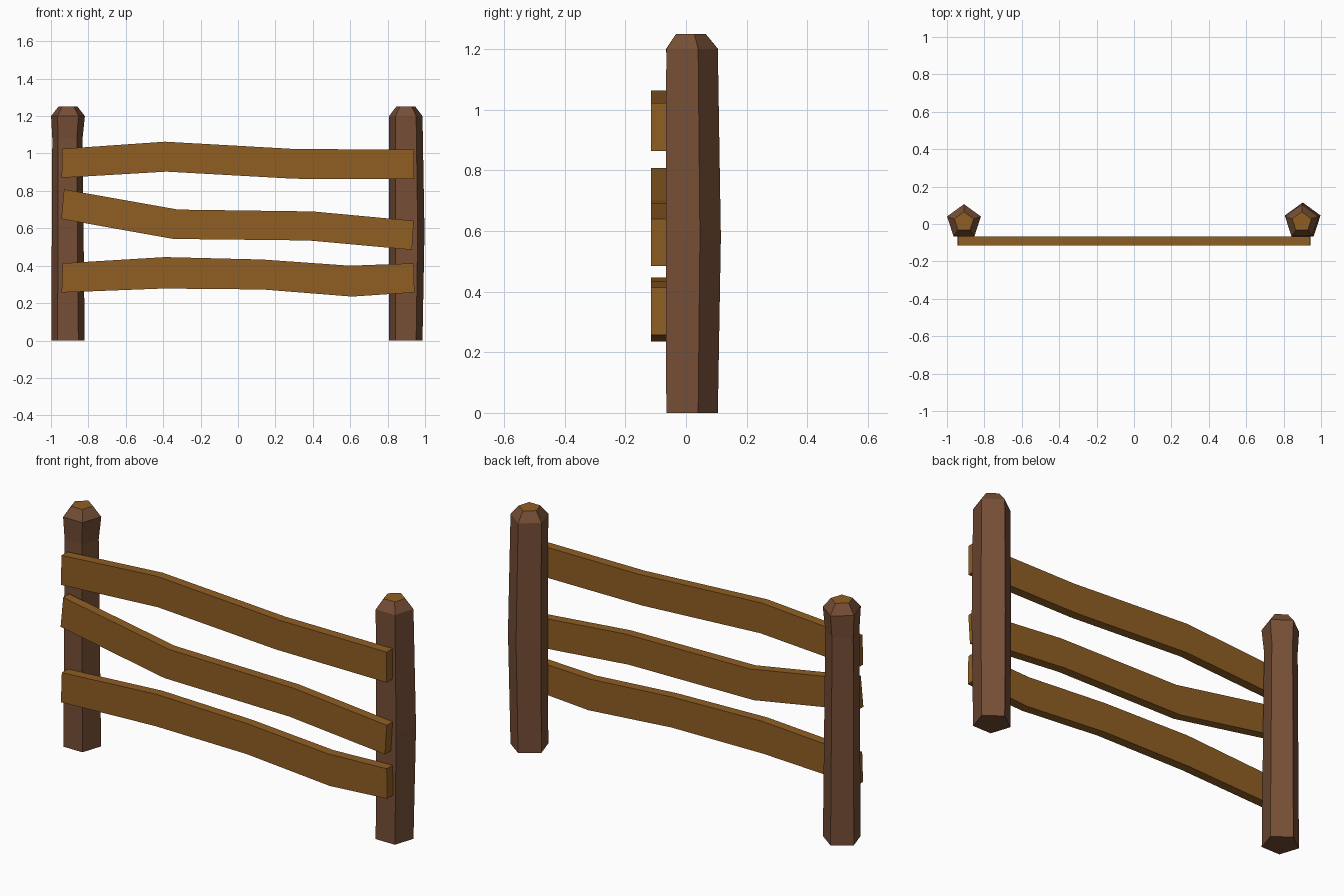
import bpy
import bmesh
from math import sin, cos, tau

default_cube = bpy.data.objects.get("Cube")
if default_cube:
    bpy.data.objects.remove(default_cube, do_unlink=True)


def make_material(name, colour):
    material = bpy.data.materials.new(name)
    material.use_nodes = True
    material.diffuse_color = colour
    shader = material.node_tree.nodes["Principled BSDF"]
    shader.inputs["Base Color"].default_value = colour
    shader.inputs["Roughness"].default_value = 0.9
    return material


bark = make_material("dark_bark", (0.18, 0.076, 0.036, 1))
timber = make_material("golden_timber", (0.28, 0.114, 0.017, 1))


def loft(name, rings, materials):
    """Skin a list of equal-length point rings and cap both ends."""
    bm = bmesh.new()
    loops = [[bm.verts.new(point) for point in ring] for ring in rings]
    count = len(loops[0])
    for lower, upper in zip(loops, loops[1:]):
        for i in range(count):
            j = (i + 1) % count
            bm.faces.new((lower[i], lower[j], upper[j], upper[i]))
    bm.faces.new(loops[0][::-1])
    end_cap = bm.faces.new(loops[-1])
    end_cap.material_index = len(materials) - 1
    bmesh.ops.recalc_face_normals(bm, faces=bm.faces[:])
    mesh = bpy.data.meshes.new(name)
    bm.to_mesh(mesh)
    bm.free()
    for material in materials:
        mesh.materials.append(material)
    obj = bpy.data.objects.new(name, mesh)
    bpy.context.collection.objects.link(obj)
    return obj


def pentagon(x, y, z, radius):
    """Five-sided ring with its point towards the back."""
    angles = [tau * (i / 5 + 0.25) for i in range(5)]
    return [(x + radius * cos(a), y + radius * sin(a), z) for a in angles]


# Posts: hewn five-sided trunks with chamfered tops showing cut wood
# Each ring is centre x, centre y, height, radius
posts = {
    "right_post": [(-0.909, 0.011, 0, 0.094), (-0.912, 0.011, 1.08, 0.085),
                   (-0.909, 0.011, 1.2, 0.095), (-0.909, 0.011, 1.25, 0.054)],
    "left_post": [(0.897, 0.011, 0, 0.094), (0.902, 0.015, 0.58, 0.1),
                  (0.897, 0.011, 1.2, 0.094), (0.897, 0.011, 1.25, 0.054)],
}
for name, rings in posts.items():
    loft(name, [pentagon(*ring) for ring in rings], [bark, timber])

# Rails: bent boards fixed to the front of the posts
# Each station is top x, top z, bottom x, bottom z
FRONT, BACK = -0.115, -0.066
rails = {
    "top_rail": [(-0.94, 1.025, -0.943, 0.87), (-0.39, 1.063, -0.383, 0.903),
                 (0.32, 1.023, 0.3, 0.865), (0.94, 1.022, 0.94, 0.863)],
    "middle_rail": [(-0.93, 0.808, -0.945, 0.65), (-0.32, 0.7, -0.345, 0.543),
                    (0.4, 0.69, 0.377, 0.535), (0.94, 0.64, 0.93, 0.485)],
    "bottom_rail": [(-0.938, 0.413, -0.943, 0.257), (-0.39, 0.446, -0.4, 0.278),
                    (0.13, 0.433, 0.13, 0.273), (0.6, 0.4, 0.61, 0.235),
                    (0.94, 0.413, 0.943, 0.257)],
}
for name, stations in rails.items():
    sections = [[(tx, FRONT, tz), (tx, BACK, tz), (bx, BACK, bz), (bx, FRONT, bz)]
                for tx, tz, bx, bz in stations]
    loft(name, sections, [timber])
